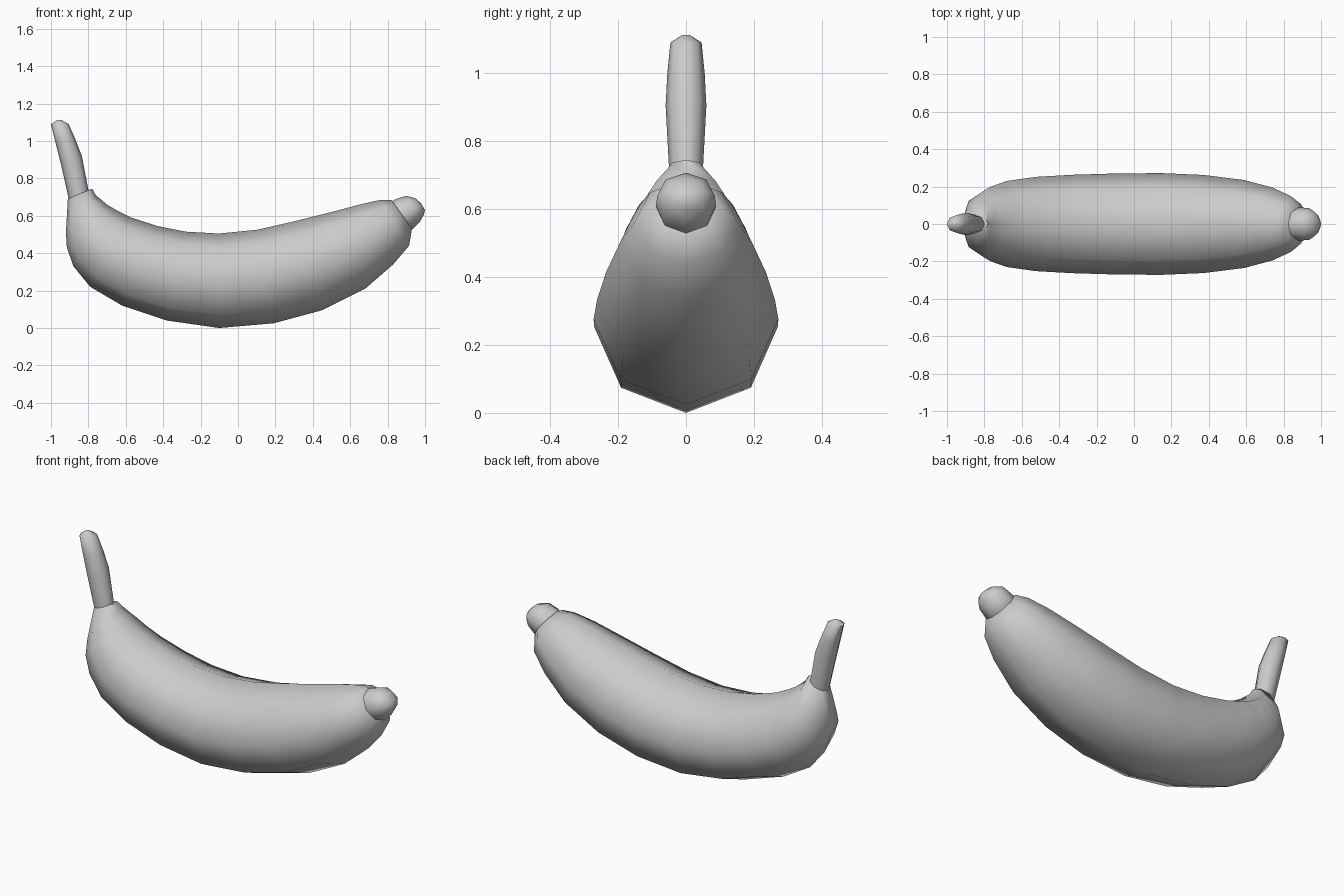
import bpy
import bmesh
from math import sin, cos, pi
from mathutils import Vector

SIDES = 8

cube = bpy.data.objects.get("Cube")
if cube:
    bpy.data.objects.remove(cube, do_unlink=True)

skin = bpy.data.materials.new("plain grey")
skin.use_nodes = True
grey = (0.6, 0.6, 0.6, 1)
skin.diffuse_color = grey
skin.node_tree.nodes["Principled BSDF"].inputs["Base Color"].default_value = grey


def loft(name, rings):
    """Skin eight-sided rings, each (upper x, upper z, lower x, lower z, half width)."""
    bm = bmesh.new()
    loops = []
    for ux, uz, lx, lz, width in rings:
        upper, lower = Vector((ux, 0, uz)), Vector((lx, 0, lz))
        centre, arm = (upper + lower) / 2, (upper - lower) / 2
        side = Vector((0, width, 0))
        turns = [2 * pi * i / SIDES for i in range(SIDES)]
        loops.append([bm.verts.new(centre + arm * cos(t) + side * sin(t)) for t in turns])
    for a, b in zip(loops, loops[1:]):
        for i in range(SIDES):
            j = (i + 1) % SIDES
            bm.faces.new((a[i], a[j], b[j], b[i]))
    bm.faces.new(loops[0])
    bm.faces.new(loops[-1])
    bmesh.ops.recalc_face_normals(bm, faces=bm.faces)
    mesh = bpy.data.meshes.new(name)
    bm.to_mesh(mesh)
    bm.free()
    mesh.materials.append(skin)
    obj = bpy.data.objects.new(name, mesh)
    bpy.context.collection.objects.link(obj)
    bpy.ops.object.select_all(action='DESELECT')
    obj.select_set(True)
    bpy.context.view_layer.objects.active = obj
    bpy.ops.object.shade_smooth_by_angle(angle=1.1)
    return obj


# Curved fruit body, from the collar to the blunt end
loft("fruit_body", [
    (-.78, .745, -.91, .69, .055),
    (-.76, .71, -.92, .51, .125),
    (-.70, .66, -.915, .43, .175),
    (-.65, .63, -.88, .33, .20),
    (-.57, .59, -.79, .22, .23),
    (-.43, .545, -.62, .12, .252),
    (-.28, .515, -.38, .04, .263),
    (-.10, .505, -.10, 0, .27),
    (.10, .525, .19, .025, .272),
    (.30, .57, .45, .095, .262),
    (.50, .62, .68, .21, .235),
    (.65, .66, .83, .34, .195),
    (.76, .685, .915, .44, .15),
    (.82, .685, .93, .53, .10),
])

# Rounded knob at the blunt end
loft("end_knob", [
    (.80, .665, .89, .52, .085),
    (.845, .69, .935, .53, .088),
    (.90, .707, .975, .57, .085),
    (.95, .693, .993, .605, .06),
    (.98, .665, 1.0, .63, .022),
])

# Leaning stem
loft("stem", [
    (-.79, .70, -.895, .66, .048),
    (-.80, .74, -.907, .70, .05),
    (-.835, .92, -.95, .89, .06),
    (-.87, 1.01, -.975, .99, .055),
    (-.905, 1.09, -1.0, 1.09, .046),
    (-.945, 1.113, -.965, 1.113, .01),
])
